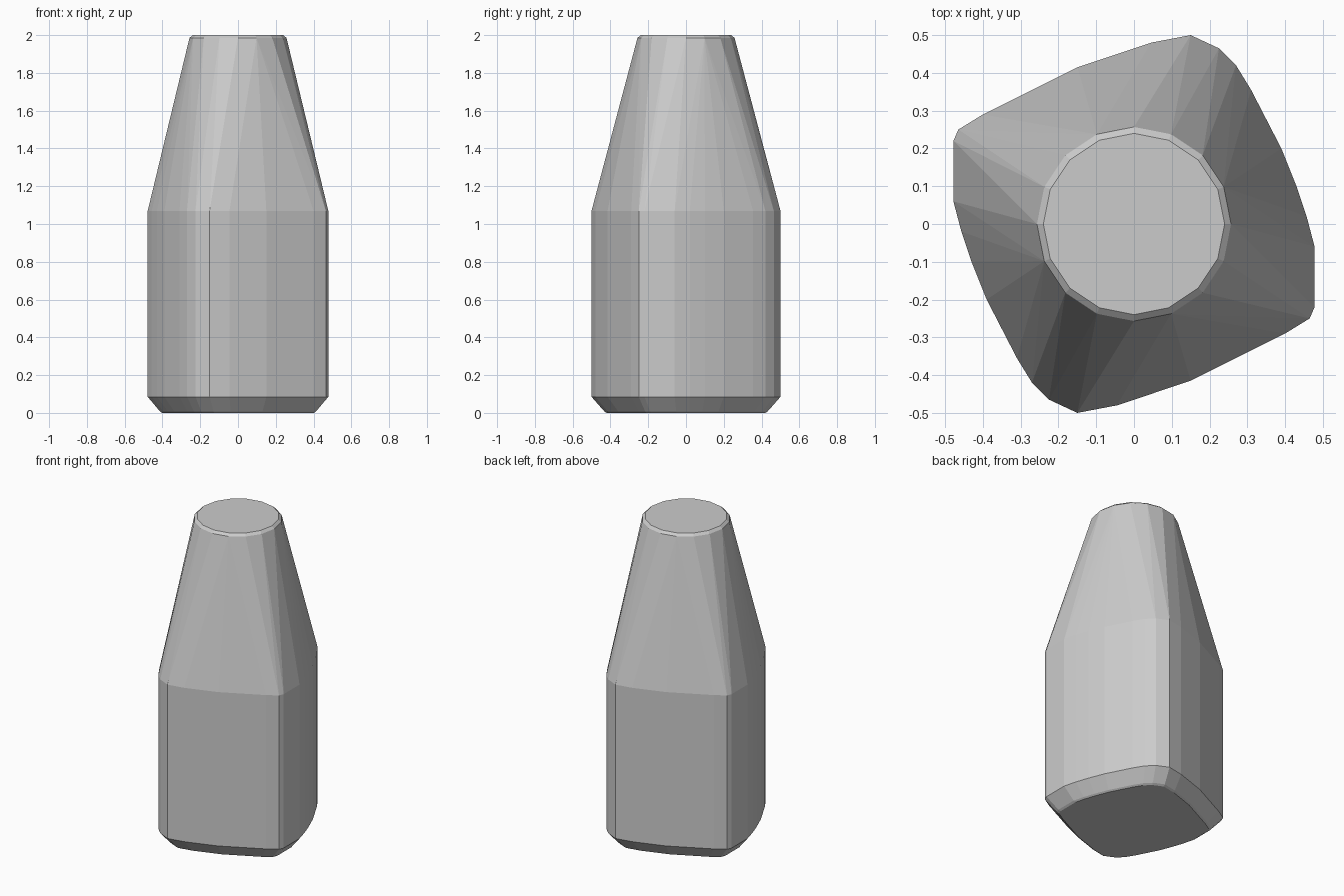
import bpy, bmesh, math

cube = bpy.data.objects.get("Cube")
if cube:
    bpy.data.objects.remove(cube, do_unlink=True)

# Single grey material
grey = bpy.data.materials.new("light_grey")
grey.use_nodes = True
color = (0.6, 0.6, 0.6, 1)
grey.diffuse_color = color
grey.node_tree.nodes["Principled BSDF"].inputs["Base Color"].default_value = color

# Half of the twisted, rounded-square outline; the rest is its half-turn copy
half = [(0.478, -0.06), (0.457, 0.02), (0.43, 0.1), (0.39, 0.2), (0.31, 0.355),
        (0.27, 0.42), (0.225, 0.465), (0.15, 0.5), (0.045, 0.48),
        (-0.15, 0.415), (-0.4, 0.29), (-0.465, 0.25), (-0.478, 0.22)]
outline = half + [(-x, -y) for x, y in half]


def section(scale, z):
    return [(x * scale, y * scale, z) for x, y in outline]


def circle(radius, z, sides=16):
    angles = [2 * math.pi * i / sides for i in range(sides)]
    return [(radius * math.cos(a), radius * math.sin(a), z) for a in angles]


# Chamfered base, straight body and taper to a round, slightly bevelled top
points = (section(0.84, 0) + section(0.865, 0.008) + section(1, 0.085)
          + section(1, 1.07) + circle(0.257, 1.985) + circle(0.24, 2))

bm = bmesh.new()
for p in points:
    bm.verts.new(p)
bmesh.ops.convex_hull(bm, input=bm.verts[:])
bmesh.ops.dissolve_limit(bm, angle_limit=math.radians(0.5),
                         verts=bm.verts[:], edges=bm.edges[:])
bmesh.ops.recalc_face_normals(bm, faces=bm.faces[:])

mesh = bpy.data.meshes.new("tapered_body")
bm.to_mesh(mesh)
bm.free()
mesh.materials.append(grey)
body = bpy.data.objects.new("tapered_body", mesh)
bpy.context.collection.objects.link(body)
